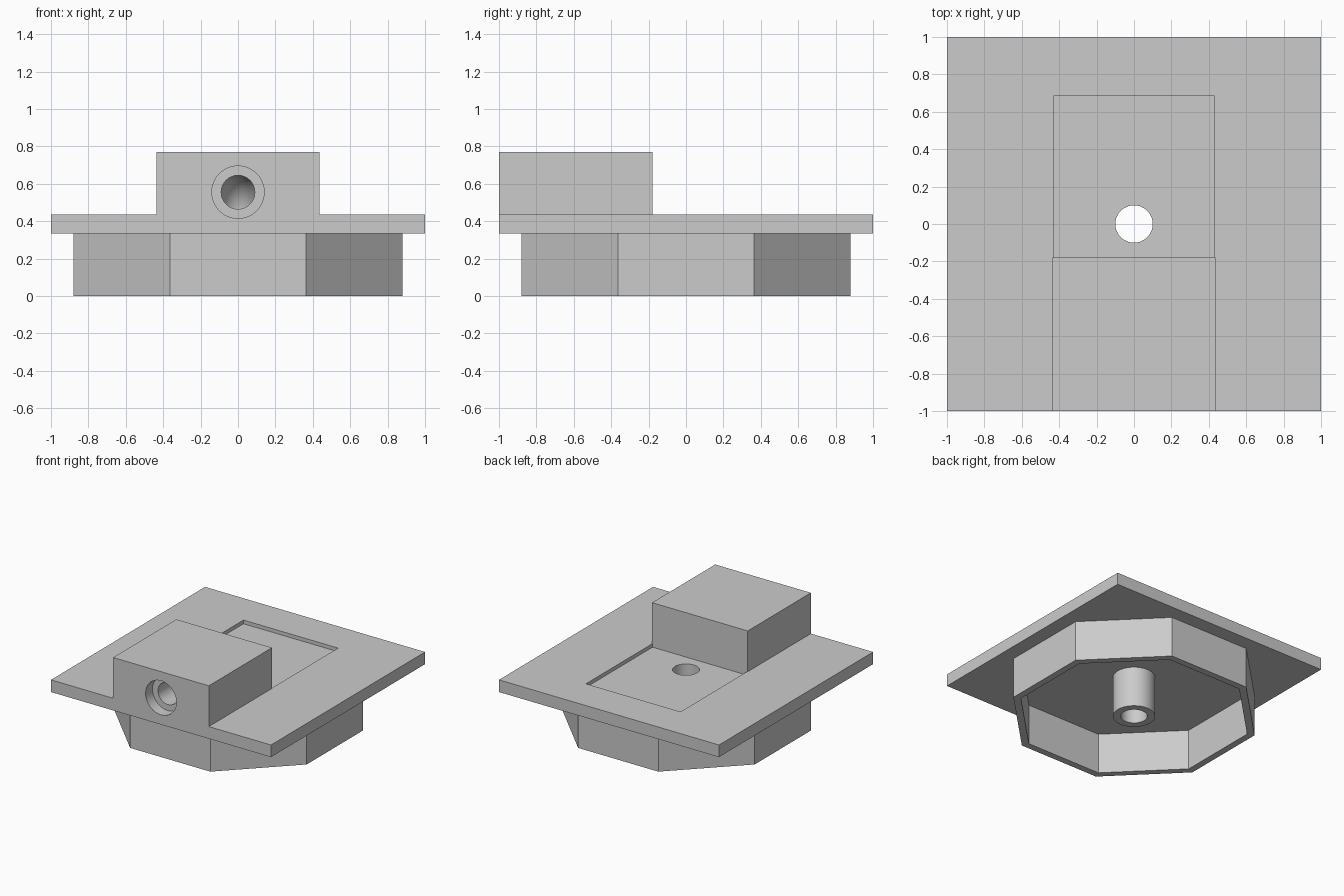
import bpy, bmesh, math
from mathutils import Matrix, Vector

if "Cube" in bpy.data.objects:
    bpy.data.objects.remove(bpy.data.objects["Cube"])

grey = bpy.data.materials.new("light grey")
grey.diffuse_color = (0.6, 0.6, 0.6, 1)
grey.use_nodes = True
grey.node_tree.nodes["Principled BSDF"].inputs["Base Color"].default_value = grey.diffuse_color


def make_object(name, bm):
    bmesh.ops.recalc_face_normals(bm, faces=bm.faces)
    mesh = bpy.data.meshes.new(name)
    bm.to_mesh(mesh)
    bm.free()
    mesh.materials.append(grey)
    obj = bpy.data.objects.new(name, mesh)
    bpy.context.collection.objects.link(obj)
    return obj


def box(name, lo, hi):
    bm = bmesh.new()
    bmesh.ops.create_cube(bm, size=1)
    for v in bm.verts:
        v.co = [lo[i] + (v.co[i] + 0.5) * (hi[i] - lo[i]) for i in range(3)]
    return make_object(name, bm)


def sweep(name, rings):
    """Solid through round sections: (centre, radius, tilt about x, sides, turn)."""
    bm = bmesh.new()
    loops = []
    for centre, r, tilt, n, turn in rings:
        rot = Matrix.Rotation(tilt, 3, 'X')
        loops.append([bm.verts.new(Vector(centre) + rot @ Vector(
            (r * math.cos(turn + i * math.tau / n), r * math.sin(turn + i * math.tau / n), 0)))
            for i in range(n)])
    for a, b in zip(loops, loops[1:]):
        for i in range(len(a)):
            j = (i + 1) % len(a)
            bm.faces.new((a[i], a[j], b[j], b[i]))
    bm.faces.new(loops[0])
    bm.faces.new(loops[-1])
    return make_object(name, bm)


def prism(name, r, z0, z1, n=48, turn=0.0):
    return sweep(name, [((0, 0, z), r, 0, n, turn) for z in (z0, z1)])


def combine(obj, other, operation):
    mod = obj.modifiers.new(operation.lower(), 'BOOLEAN')
    mod.operation, mod.object, mod.solver = operation, other, 'EXACT'
    bpy.context.view_layer.objects.active = obj
    bpy.ops.object.modifier_apply(modifier=mod.name)
    bpy.data.objects.remove(other, do_unlink=True)


Z_PLATE, Z_TOP, Z_BLOCK = 0.335, 0.435, 0.77

# Square plate with a raised block, flush at the front
plate = box("plate_and_block", (-1, -1, Z_PLATE), (1, 1, Z_TOP))
combine(plate, box("block", (-0.435, -1, 0.38), (0.435, -0.18, Z_BLOCK)), 'UNION')

# Shallow recess behind the block
combine(plate, box("recess", (-0.43, -0.18, Z_TOP - 0.03), (0.43, 0.685, 0.5)), 'DIFFERENCE')

# Centre hole through the plate
combine(plate, prism("centre_hole", 0.1, 0.2, 0.5), 'DIFFERENCE')

# Counterbore and a bore that bends down inside the block
Z_BORE = 0.555
q = math.pi / 2
combine(plate, sweep("counterbore", [((0, y, Z_BORE), 0.14, -q, 48, 0) for y in (-1.1, -0.91)]),
        'DIFFERENCE')
bend = [((0, -0.95, Z_BORE), 0.09, -q, 32, 0)]
for k in range(9):
    a = q * k / 8
    bend.append(((0, -0.5 + 0.12 * math.sin(a), Z_BORE - 0.12 * (1 - math.cos(a))),
                 0.09, -q - a, 32, 0))
bend.append(((0, -0.38, 0.38), 0.09, -2 * q, 32, 0))
combine(plate, sweep("bent_bore", bend), 'DIFFERENCE')

# Octagonal skirt under the plate
eighth = math.pi / 8
skirt = prism("octagonal_skirt", 0.88 / math.cos(eighth), 0, Z_PLATE, 8, eighth)
combine(skirt, prism("skirt_inside", 0.825 / math.cos(eighth), -0.1, 0.5, 8, eighth), 'DIFFERENCE')

# Centre tube
tube = prism("centre_tube", 0.16, 0, Z_PLATE)
combine(tube, prism("tube_bore", 0.1, -0.1, 0.5), 'DIFFERENCE')

# Smooth the round walls, keep edges sharp
for obj in (plate, tube):
    bpy.ops.object.select_all(action='DESELECT')
    obj.select_set(True)
    bpy.context.view_layer.objects.active = obj
    bpy.ops.object.shade_smooth_by_angle(angle=math.radians(30))
